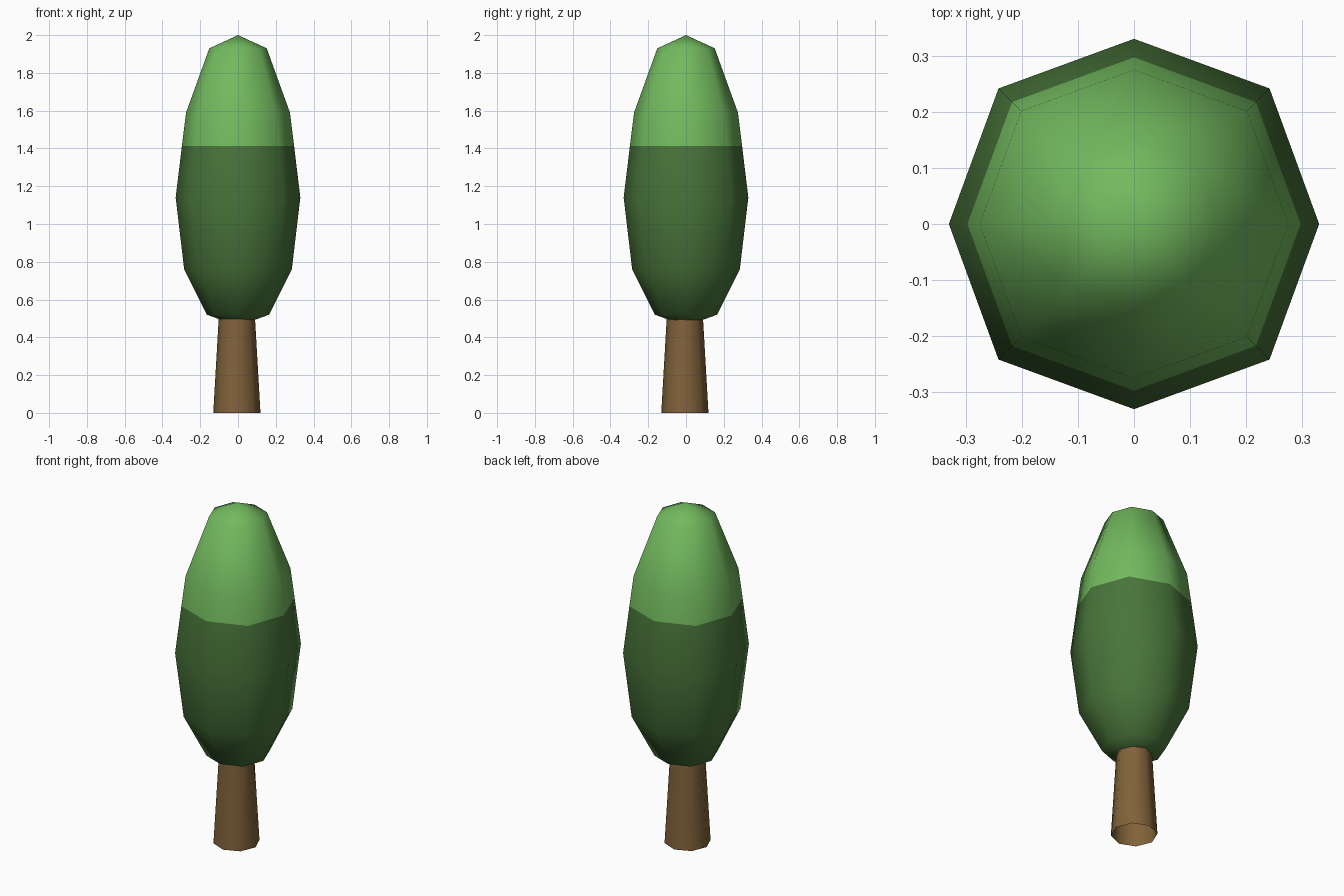
import bpy, bmesh, math

if "Cube" in bpy.data.objects:
    bpy.data.objects.remove(bpy.data.objects["Cube"])

SIDES = 8


def material(name, rgb):
    m = bpy.data.materials.new(name)
    m.diffuse_color = (*rgb, 1)
    m.use_nodes = True
    m.node_tree.nodes["Principled BSDF"].inputs["Base Color"].default_value = m.diffuse_color
    return m


def lathe(name, profile, mats, diagonal=1.0, center=(0, 0)):
    """Eight-sided body from (radius, height) rings; radius 0 makes a tip."""
    bm = bmesh.new()
    rings = []
    for r, z in profile:
        if r == 0:
            rings.append([bm.verts.new((*center, z))] * SIDES)
            continue
        ring = []
        for i in range(SIDES):
            a = i * math.tau / SIDES
            k = r * (diagonal if i % 2 else 1)
            ring.append(bm.verts.new((center[0] + k * math.cos(a),
                                      center[1] + k * math.sin(a), z)))
        rings.append(ring)
    for low, high in zip(rings, rings[1:]):
        for i in range(SIDES):
            j = (i + 1) % SIDES
            corners = [low[i], low[j], high[j], high[i]]
            f = bm.faces.new(list(dict.fromkeys(corners)))
            f.smooth = True
    mesh = bpy.data.meshes.new(name)
    bm.to_mesh(mesh)
    bm.free()
    for m in mats:
        mesh.materials.append(m)
    obj = bpy.data.objects.new(name, mesh)
    bpy.context.collection.objects.link(obj)
    return obj


bark = material("brown bark", (0.22, 0.122, 0.042))
dark = material("dark green leaves", (0.066, 0.178, 0.042))
light = material("light green leaves", (0.17, 0.49, 0.113))

# Tapered trunk, open at the bottom, its top hidden in the crown
lathe("trunk", [(0.125, 0), (0.095, 0.52)], [bark], center=(-0.006, -0.006))

# Crown, with a ring where the colour changes
SPLIT = 1.413
crown = lathe("crown", [(0, 0.46), (0.165, 0.52), (0.285, 0.76), (0.33, 1.14),
                        (0.297, SPLIT), (0.275, 1.59), (0.152, 1.93), (0, 2.0)],
              [dark, light], diagonal=1.035)
for p in crown.data.polygons:
    p.material_index = int(p.center.z > SPLIT)
